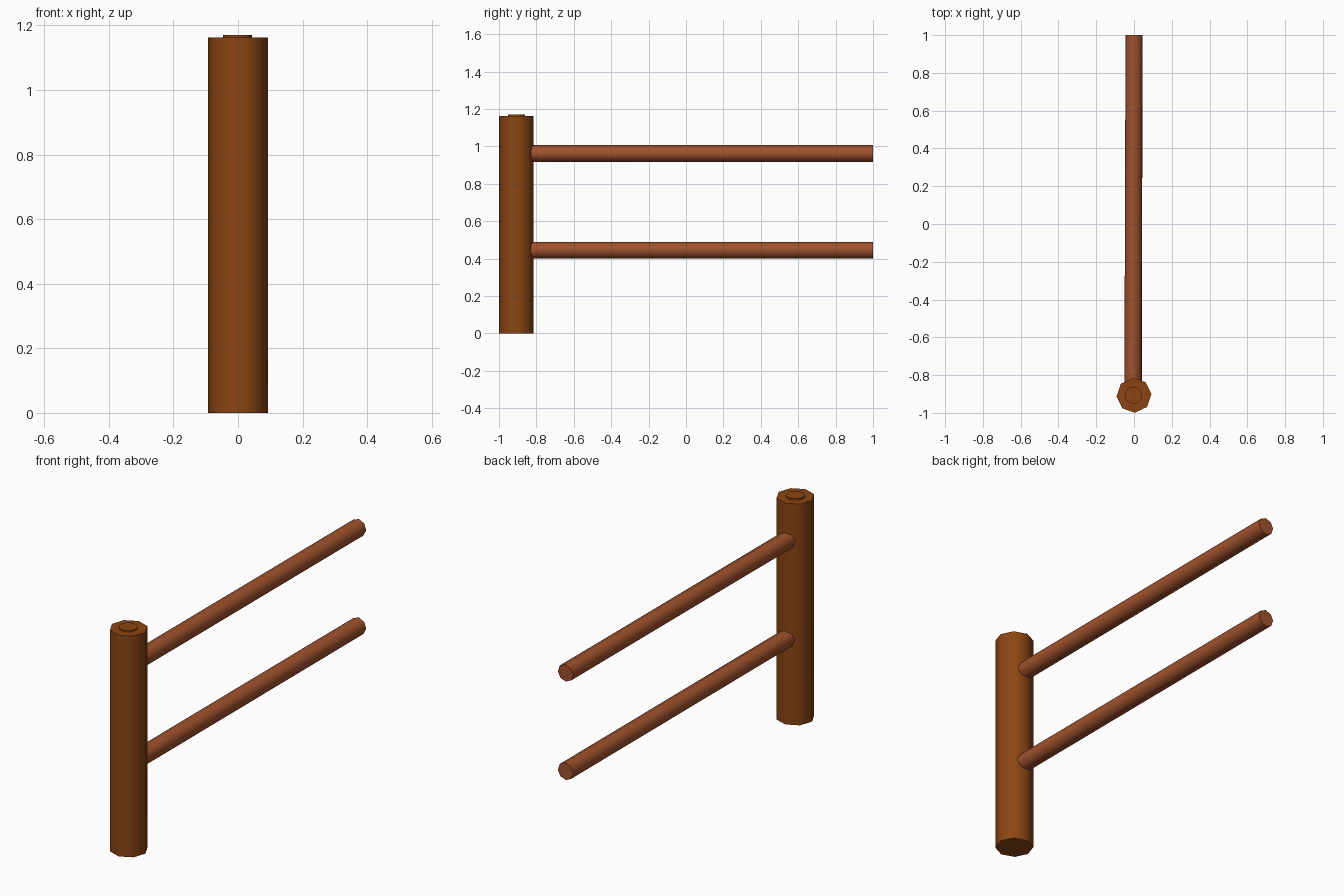
import bpy
from math import radians
from mathutils import Vector, Matrix

if "Cube" in bpy.data.objects:
    bpy.data.objects.remove(bpy.data.objects["Cube"])


def material(name, color):
    m = bpy.data.materials.new(name)
    m.diffuse_color = (*color, 1)
    m.use_nodes = True
    m.node_tree.nodes["Principled BSDF"].inputs["Base Color"].default_value = m.diffuse_color
    return m


dark_wood = material("dark_wood", (0.258, 0.060, 0.0065))
light_wood = material("light_wood", (0.352, 0.084, 0.026))


def rod(name, start, end, radius, sides, mat, twist=0):
    """Smooth-sided cylinder running between two points."""
    start, end = Vector(start), Vector(end)
    axis = end - start
    bpy.ops.mesh.primitive_cylinder_add(vertices=sides, radius=radius, depth=axis.length)
    ob = bpy.context.object
    ob.name = name
    turn = axis.to_track_quat('Z', 'Y').to_matrix().to_4x4()
    ob.matrix_world = (Matrix.Translation((start + end) / 2) @ turn
                       @ Matrix.Rotation(radians(twist), 4, 'Z'))
    ob.data.materials.append(mat)
    bpy.ops.object.shade_smooth_by_angle(angle=radians(50))
    return ob


POST_Y = -0.907

# Upright post with a small raised disc on its top
post = rod("post", (0, POST_Y, 0), (0, POST_Y, 1.162), 0.0925, 8, dark_wood)
post.rotation_euler = (0, 0, radians(4))
rod("post_cap", (-0.002, POST_Y, 1.15), (-0.002, POST_Y, 1.17), 0.045, 16, dark_wood)

# Two horizontal rails running back from the post, very slightly askew
for name, x, z in (("lower_rail", -0.003, 0.445), ("upper_rail", -0.006, 0.962)):
    rod(name, (x, -0.87, z), (0, 1.0, z), 0.045, 8, light_wood, 4)
